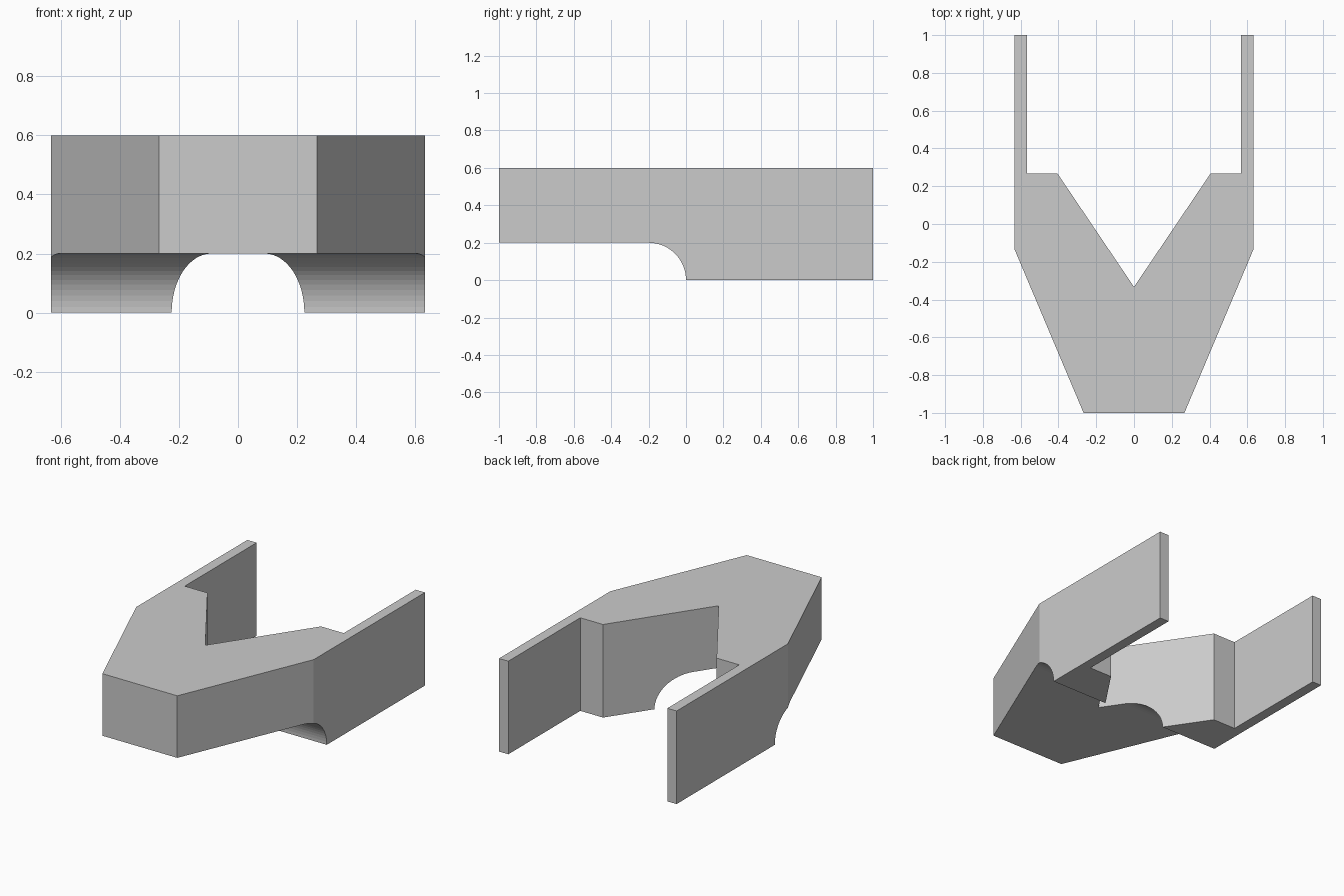
import bpy, bmesh
from math import sin, cos, pi
from mathutils import Vector

if "Cube" in bpy.data.objects:
    bpy.data.objects.remove(bpy.data.objects["Cube"])


def prism(name, points, offset):
    """Extrude a closed flat outline along an offset vector."""
    bm = bmesh.new()
    face = bm.faces.new([bm.verts.new(p) for p in points])
    grown = bmesh.ops.extrude_face_region(bm, geom=[face])
    moved = [g for g in grown["geom"] if isinstance(g, bmesh.types.BMVert)]
    bmesh.ops.translate(bm, verts=moved, vec=Vector(offset))
    bmesh.ops.recalc_face_normals(bm, faces=bm.faces)
    mesh = bpy.data.meshes.new(name)
    bm.to_mesh(mesh)
    bm.free()
    obj = bpy.data.objects.new(name, mesh)
    bpy.context.collection.objects.link(obj)
    return obj


# Body: half plan outline mirrored across x, with V notch and two thin rear walls
half = [(0.267, -1), (0.633, -0.133), (0.633, 1), (0.567, 1),
        (0.567, 0.267), (0.405, 0.267)]
outline = half + [(0, -0.333)] + [(-x, y) for x, y in reversed(half)]
body = prism("forked_body", [(x, y, 0) for x, y in outline], (0, 0, 0.6))

# Underside cutter: raised front floor ending in a quarter-round step
steps = 16
arc = [(-0.2 + 0.2 * sin(i / steps * pi / 2), 0.2 * cos(i / steps * pi / 2))
       for i in range(steps + 1)]
side = [(-1.2, 0.2)] + arc + [(0, -0.2), (-1.2, -0.2)]
cutter = prism("underside_cutter", [(-1, y, z) for y, z in side], (2, 0, 0))

# Apply the cut and drop the helper
mod = body.modifiers.new("underside_step", "BOOLEAN")
mod.operation = "DIFFERENCE"
mod.solver = "EXACT"
mod.object = cutter
bpy.context.view_layer.objects.active = body
bpy.ops.object.modifier_apply(modifier=mod.name)
bpy.data.objects.remove(cutter)
